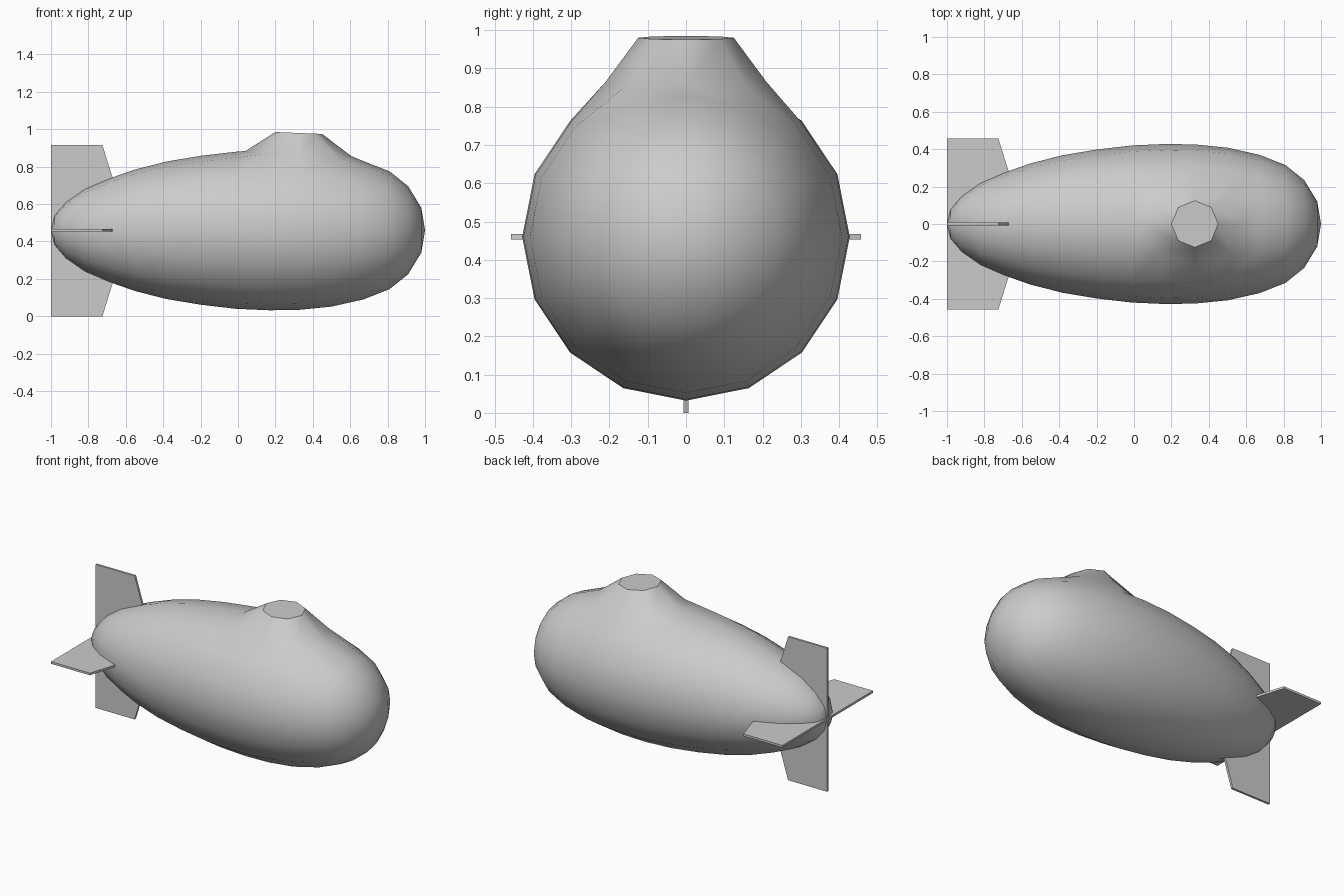
import bpy, bmesh, math
from mathutils import Vector

if "Cube" in bpy.data.objects:
    bpy.data.objects.remove(bpy.data.objects["Cube"])

CZ = 0.46      # height of the hull axis
SEG = 16

grey = bpy.data.materials.new("light grey")
grey.diffuse_color = (0.6, 0.6, 0.6, 1)
grey.use_nodes = True
grey.node_tree.nodes["Principled BSDF"].inputs["Base Color"].default_value = grey.diffuse_color


def finish(bm, name):
    bmesh.ops.recalc_face_normals(bm, faces=bm.faces[:])
    me = bpy.data.meshes.new(name)
    bm.to_mesh(me)
    bm.free()
    me.materials.append(grey)
    ob = bpy.data.objects.new(name, me)
    bpy.context.collection.objects.link(ob)
    return ob


# Hull: revolved profile (x, radius) around the long axis
profile = [(-0.98, .08), (-0.92, .15), (-0.82, .22), (-0.69, .276), (-0.55, .325),
           (-0.38, .368), (-0.20, .398), (-0.01, .42), (0.17, .428), (0.33, .425),
           (0.50, .408), (0.67, .37), (0.81, .315), (0.91, .235), (0.98, .12)]
bm = bmesh.new()
rings = []
for x, r in profile:
    rings.append([bm.verts.new((x, r * math.sin(k * math.tau / SEG),
                                CZ + r * math.cos(k * math.tau / SEG)))
                  for k in range(SEG)])
tail, nose = bm.verts.new((-1, 0, CZ)), bm.verts.new((1, 0, CZ))
for k in range(SEG):
    n = (k + 1) % SEG
    for a, b in zip(rings, rings[1:]):
        bm.faces.new((a[k], a[n], b[n], b[k]))
    bm.faces.new((tail, rings[0][n], rings[0][k]))
    bm.faces.new((nose, rings[-1][k], rings[-1][n]))

# Neck: open the top patch, round its rim and raise an eight-sided collar
a, m, b = rings[8], rings[9], rings[10]
rim = [b[0], b[1], m[1], a[1], a[0], a[-1], m[-1], b[-1]]
bmesh.ops.delete(bm, geom=[m[0]], context='VERTS')
base = [(.605, 0, .857), (.53, .16, .852), (.325, .21, .865), (.12, .16, .865),
        (.04, 0, .884), (.12, -.16, .865), (.325, -.21, .865), (.53, -.16, .852)]
top = []
for k, (v, co) in enumerate(zip(rim, base)):
    v.co = Vector(co)
    c, s = math.cos(k * math.pi / 4), math.sin(k * math.pi / 4)
    top.append(bm.verts.new((.325 + .125 * c, .125 * s, .98 - .005 * c)))
for k in range(8):
    n = (k + 1) % 8
    bm.faces.new((rim[k], rim[n], top[n], top[k]))
cap = bm.faces.new(top)
for f in bm.faces:
    f.smooth = f is not cap
for e in cap.edges:
    e.smooth = False
finish(bm, "hull_with_neck")


# Tail fins: one thin tapered plate, turned four ways
def fin(name, angle, span):
    outline = [(-1, 0), (-1, span), (-0.725, span), (-0.583, 0)]
    c, s = math.cos(angle), math.sin(angle)
    bm = bmesh.new()
    sides = [[bm.verts.new((x, h * s + t * c, CZ + h * c - t * s)) for x, h in outline]
             for t in (-.007, .007)]
    bm.faces.new(sides[0])
    bm.faces.new(sides[1])
    for k in range(4):
        n = (k + 1) % 4
        bm.faces.new((sides[0][k], sides[0][n], sides[1][n], sides[1][k]))
    finish(bm, name)


for i, side in enumerate(("upper", "back", "lower", "front")):
    fin(side + "_fin", i * math.pi / 2, .457 if i % 2 else (.455 if i == 0 else CZ))
